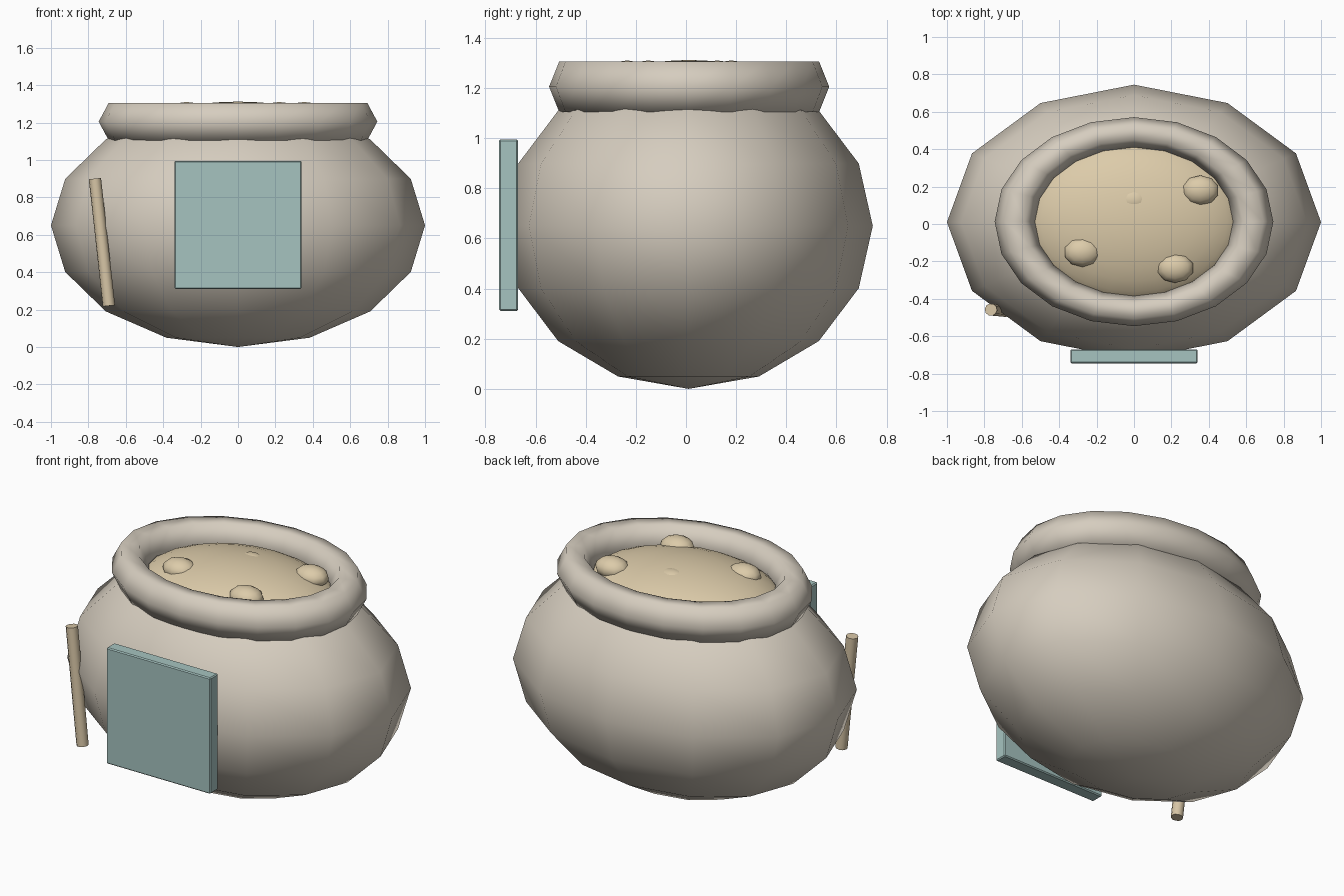
import bpy
import math
from mathutils import Vector

cube = bpy.data.objects.get("Cube")
if cube:
    bpy.data.objects.remove(cube, do_unlink=True)


def material(name, rgb):
    mat = bpy.data.materials.new(name)
    mat.use_nodes = True
    color = (*rgb, 1.0)
    mat.diffuse_color = color
    mat.node_tree.nodes["Principled BSDF"].inputs["Base Color"].default_value = color
    return mat


CLAY = material("clay", (0.67, 0.61, 0.52))
HONEY = material("honey tan", (0.72, 0.60, 0.40))
WOOD = material("light wood", (0.68, 0.56, 0.38))
TEAL = material("pale teal", (0.38, 0.55, 0.53))


def finish(name, mat, scale=None, smooth=True):
    """Name the active object, colour it, and set its size and shading."""
    obj = bpy.context.object
    obj.name = name
    obj.data.materials.append(mat)
    if scale:
        obj.scale = scale
        bpy.ops.object.transform_apply(location=False, rotation=False, scale=True)
    if smooth:
        bpy.ops.object.shade_smooth()
    return obj


def ball(name, mat, location, radii, segments, rings):
    bpy.ops.mesh.primitive_uv_sphere_add(segments=segments, ring_count=rings,
                                         radius=1, location=location)
    return finish(name, mat, radii)


# Pot: squashed low-poly ball with a thick oval lip
ball("pot_body", CLAY, (0, 0.01, 0.65), (1, 0.735, 0.65), 12, 8)
bpy.ops.mesh.primitive_torus_add(location=(0, 0.0125, 1.205), major_segments=20,
                                 minor_segments=6, major_radius=0.6375,
                                 minor_radius=0.1075)
finish("pot_rim", CLAY, (1, 0.75, 1.075))

# Filling: shallow dome with half-sunk lumps
ball("filling", HONEY, (0, 0.0125, 1.1), (0.6, 0.45, 0.212), 24, 16)
for i, (x, y) in enumerate([(0.355, 0.18), (-0.275, -0.15), (0.22, -0.235), (0, 0.125)]):
    ball(f"filling_lump_{i + 1}", HONEY, (x, y, 1.25), (0.1, 0.08, 0.06), 10, 8)

# Front plaque with softened edges
bpy.ops.mesh.primitive_cube_add(size=1, location=(0, -0.7075, 0.653))
plaque = finish("front_plaque", TEAL, (0.68, 0.075, 0.685), smooth=False)
bevel = plaque.modifiers.new("Bevel", 'BEVEL')
bevel.width = 0.006
bevel.segments = 1

# Leaning stick beside the plaque
top, bottom = Vector((-0.765, -0.458, 0.9)), Vector((-0.69, -0.465, 0.22))
axis = top - bottom
bpy.ops.mesh.primitive_cylinder_add(vertices=10, radius=0.033, depth=axis.length,
                                    location=(top + bottom) / 2,
                                    rotation=axis.to_track_quat('Z', 'Y').to_euler())
finish("stick", WOOD, smooth=False)
bpy.ops.object.shade_smooth_by_angle(angle=math.radians(40))
